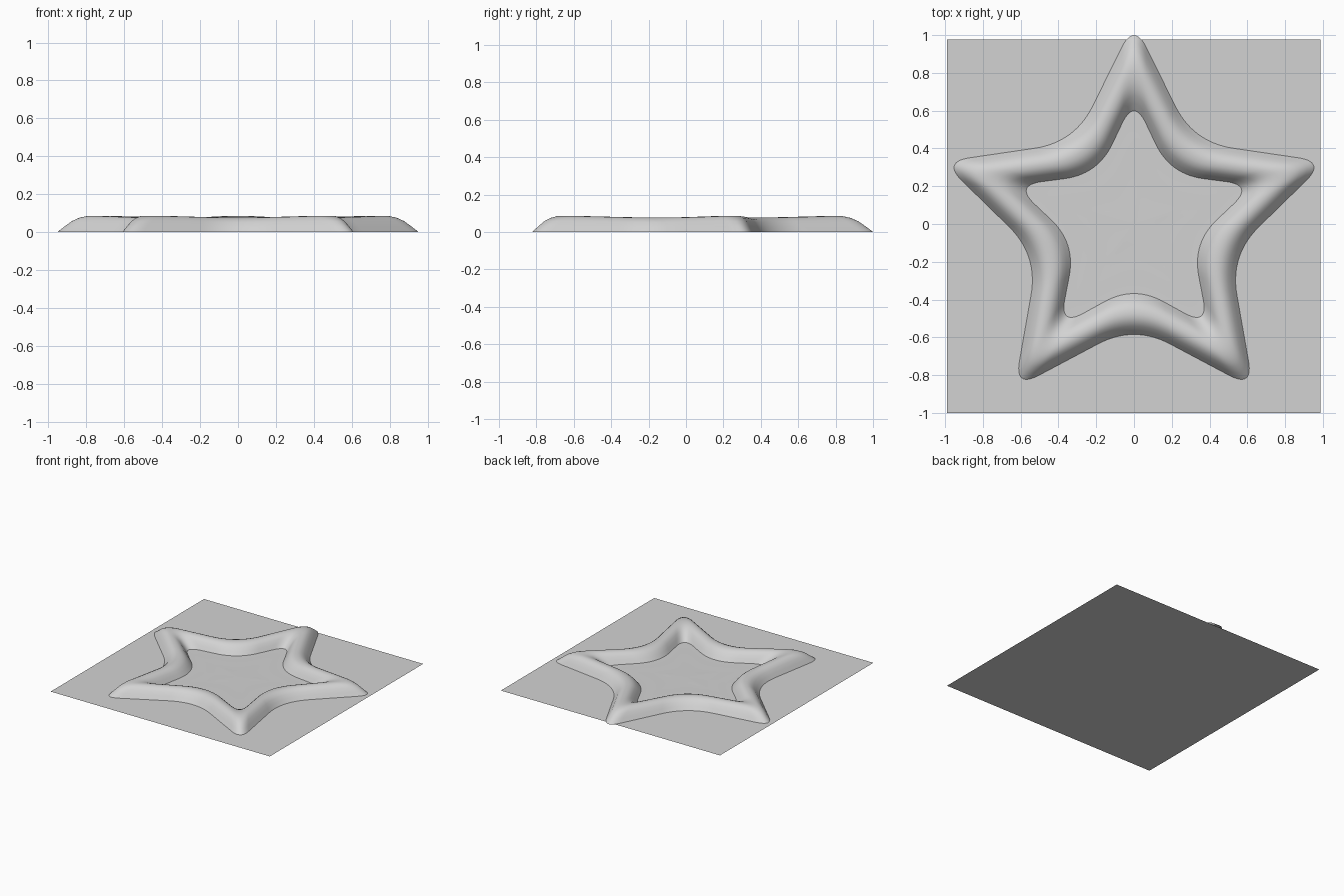
import bpy
import bmesh
from math import sin, cos, pi
from mathutils import Vector

cube = bpy.data.objects.get("Cube")
if cube:
    bpy.data.objects.remove(cube, do_unlink=True)

grey = bpy.data.materials.new("light grey")
grey.use_nodes = True
grey.diffuse_color = (0.65, 0.65, 0.65, 1)
grey.node_tree.nodes["Principled BSDF"].inputs["Base Color"].default_value = grey.diffuse_color


def star_outline(tip, valley, tip_cut, valley_cut, steps=14):
    """Five-pointed star with each corner replaced by a quadratic curve."""
    corners = []
    for i in range(10):
        a = i * pi / 5
        r = valley if i % 2 else tip * (1.008 if cos(a) < -0.5 else 1)
        corners.append(Vector((r * sin(a), r * cos(a))))
    points = []
    for i, c in enumerate(corners):
        cut = valley_cut if i % 2 else tip_cut
        p = c + (corners[i - 1] - c).normalized() * cut
        q = c + (corners[(i + 1) % 10] - c).normalized() * cut
        for k in range(steps + 1):
            t = k / steps
            points.append(p * (1 - t) ** 2 + c * 2 * t * (1 - t) + q * t * t)
    return points


def make_object(name, bm):
    bmesh.ops.recalc_face_normals(bm, faces=bm.faces)
    mesh = bpy.data.meshes.new(name)
    bm.to_mesh(mesh)
    bm.free()
    mesh.materials.append(grey)
    obj = bpy.data.objects.new(name, mesh)
    bpy.context.collection.objects.link(obj)
    return obj


def loft(bm, loops):
    """Bridge closed point loops of equal length."""
    rings = [[bm.verts.new(p) for p in loop] for loop in loops]
    n = len(rings[0])
    for a, b in zip(rings, rings[1:]):
        for i in range(n):
            j = (i + 1) % n
            bm.faces.new((a[i], a[j], b[j], b[i]))
    return rings


def smooth(obj):
    bpy.ops.object.select_all(action='DESELECT')
    obj.select_set(True)
    bpy.context.view_layer.objects.active = obj
    bpy.ops.object.shade_smooth_by_angle(angle=0.7)


outer = star_outline(1.066, 0.534, 0.147, 0.216)
inner = star_outline(0.665, 0.325, 0.147, 0.18)

# Raised star tube: across-width fraction and height
profile = [(0, 0), (0.1, 0.03), (0.2, 0.058), (0.3, 0.075), (0.4, 0.084),
           (0.5, 0.086), (0.6, 0.083), (0.7, 0.075), (0.8, 0.058),
           (0.9, 0.032), (1, 0.002)]
loops = []
for t, z in profile:
    loop = []
    for a, b in zip(outer, inner):
        p = a.lerp(b, t)
        lift = 0.9 + 0.1 * min(1, max(0, (a.length - 0.58) / 0.4))
        loop.append((p.x, p.y, z * lift))
    loops.append(loop)
bm = bmesh.new()
loft(bm, loops)
smooth(make_object("star_ring", bm))

# Very shallow rippled floor inside the star
loops = [[(p.x * s, p.y * s, z) for p in inner]
         for s, z in ((1, 0.002), (0.8, 0.001), (0.6, 0.003), (0.45, 0.001), (0.3, 0.003))]
bm = bmesh.new()
rings = loft(bm, loops)
centre = bm.verts.new((0, 0, 0.002))
for i, v in enumerate(rings[-1]):
    bm.faces.new((v, rings[-1][(i + 1) % len(rings[-1])], centre))
smooth(make_object("star_floor", bm))

# Flat square base sheet
bm = bmesh.new()
bm.faces.new([bm.verts.new((x, y, 0)) for x, y in
              ((-0.99, -1), (0.987, -1), (0.987, 0.976), (-0.99, 0.976))])
base = make_object("base_sheet", bm)
if base.data.polygons[0].normal.z < 0:
    base.data.flip_normals()
